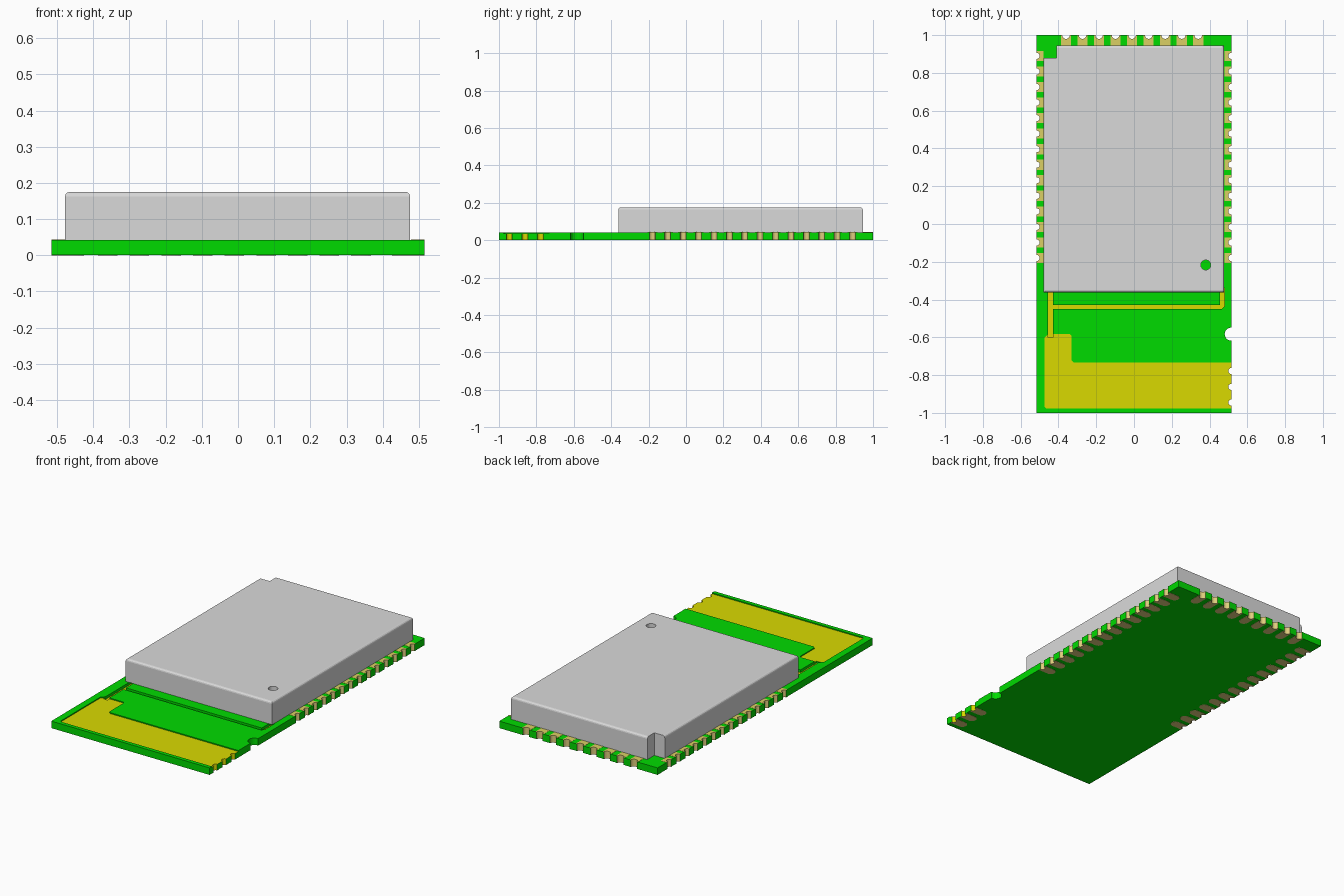
import bpy, bmesh
from math import sin, cos, pi
from mathutils import Vector

cube = bpy.data.objects.get("Cube")
if cube:
    bpy.data.objects.remove(cube, do_unlink=True)


def material(name, rgb):
    linear = [((c / 255 + 0.055) / 1.055) ** 2.4 if c > 10 else c / 255 / 12.92 for c in rgb]
    m = bpy.data.materials.new(name)
    m.use_nodes = True
    m.diffuse_color = (*linear, 1)
    m.node_tree.nodes["Principled BSDF"].inputs["Base Color"].default_value = (*linear, 1)
    return m


GREEN = material("board green", (0, 219, 0))
GOLD = material("antenna gold", (218, 218, 0))
PLATE = material("contact plating", (224, 206, 126))
PAD = material("top pad gold", (219, 208, 100))
METAL = material("shield grey", (218, 218, 218))

HX, HY = 0.515, 1.0
BOTTOM, TOP, SHIELD_TOP = 0.001, 0.042, 0.175
SKIN = 0.001
LEFT, RIGHT, BACK = Vector((1, 0)), Vector((-1, 0)), Vector((0, 1))


def prism(bm, points, z0, z1):
    """Extrude a counter-clockwise outline; return floor, walls and cap."""
    low = [bm.verts.new((p[0], p[1], z0)) for p in points]
    high = [bm.verts.new((p[0], p[1], z1)) for p in points]
    floor = bm.faces.new(low[::-1])
    cap = bm.faces.new(high)
    n = len(points)
    walls = [bm.faces.new((low[i], low[(i + 1) % n], high[(i + 1) % n], high[i])) for i in range(n)]
    return floor, walls, cap


def finish(bm, name, *mats):
    mesh = bpy.data.meshes.new(name)
    bm.to_mesh(mesh)
    bm.free()
    for m in mats:
        mesh.materials.append(m)
    obj = bpy.data.objects.new(name, mesh)
    bpy.context.collection.objects.link(obj)
    return obj


def cut(target, cutter):
    """Subtract the cutter from the target, then remove the cutter."""
    cutter.hide_render = True
    mod = target.modifiers.new("cut", 'BOOLEAN')
    mod.operation = 'DIFFERENCE'
    mod.solver = 'EXACT'
    mod.object = cutter
    bpy.context.view_layer.objects.active = target
    bpy.ops.object.modifier_apply(modifier=mod.name)
    bpy.data.objects.remove(cutter, do_unlink=True)


def tangent(n):
    return Vector((-n.y, n.x))


def notch(c, n, r, steps=10):
    """Half-round bite into an edge with outward normal n."""
    t = tangent(n)
    return [c - t * r * cos(pi * i / steps) - n * r * sin(pi * i / steps) for i in range(steps + 1)]


def pad_outline(c, n, r, half, depth, rounded):
    t = tangent(n)
    pts = [c - t * half] + notch(c, n, r) + [c + t * half]
    if rounded:
        inner = c - n * (depth - half)
        pts += [inner + t * half * cos(pi * i / 8) - n * half * sin(pi * i / 8) for i in range(9)]
    else:
        pts += [c + t * half - n * depth, c - t * half - n * depth]
    return pts


# Notch positions: (centre, outward normal, radius), counter-clockwise
side_y = [-0.18 + 0.0823 * i for i in range(14)]
antenna_notches = [(Vector((HX, y)), LEFT, 0.016) for y in (-0.945, -0.862, -0.778)]
left_notches = [(Vector((HX, y)), LEFT, 0.016) for y in side_y]
back_notches = [(Vector((0.34 - 0.0875 * i, HY)), BACK, 0.02) for i in range(9)]
right_notches = [(Vector((-HX, y)), RIGHT, 0.016) for y in reversed(side_y)]
big_notch = (Vector((HX, -0.583)), LEFT, 0.035)
contacts = left_notches + back_notches + right_notches

# Circuit board with plated edge notches
outline = [Vector((-HX, -HY)), Vector((HX, -HY))]
for item in antenna_notches + [big_notch] + left_notches:
    outline += notch(*item)
outline.append(Vector((HX, HY)))
for item in back_notches:
    outline += notch(*item)
outline.append(Vector((-HX, HY)))
for item in right_notches:
    outline += notch(*item)
bm = bmesh.new()
floor, walls, cap = prism(bm, outline, BOTTOM, TOP)
for face in walls:
    mid = face.calc_center_median().xy
    for index, group in ((1, contacts), (2, antenna_notches)):
        if any((mid - c).length < r * 1.05 for c, n, r in group):
            face.material_index = index
board = finish(bm, "circuit_board", GREEN, PLATE, GOLD)


def sink(name, points, depth):
    """Recess an outline into the board, with a gold floor and green walls."""
    bm = bmesh.new()
    floor, walls, cap = prism(bm, points, TOP - depth, TOP + 0.05)
    floor.material_index = 2
    cut(board, finish(bm, name, GREEN, PLATE, GOLD))


# Antenna area with a raised arm
sink("antenna_area", [(-0.475, -0.967), (-0.465, -0.977), (HX + 0.05, -0.977), (HX + 0.05, -0.732),
                      (-0.32, -0.732), (-0.33, -0.722), (-0.33, -0.592), (-0.34, -0.582),
                      (-0.455, -0.582), (-0.475, -0.605)], 0.006)

# Thin feed and return traces running under the shield
sink("antenna_traces", [(-0.455, -0.6), (-0.43, -0.6), (-0.43, -0.45), (0.464, -0.45), (0.478, -0.436),
                        (0.478, -0.34), (0.454, -0.34), (0.454, -0.428), (-0.43, -0.428),
                        (-0.43, -0.34), (-0.455, -0.34)], 0.016)

# Solder pads above and below the board
bm = bmesh.new()
for c, n, r in contacts:
    depth = 0.055 if n == BACK else 0.037
    prism(bm, pad_outline(c, n, r, 0.027, depth, False), TOP, TOP + SKIN)
finish(bm, "top_pads", PAD)
bm = bmesh.new()
for c, n, r in contacts + antenna_notches:
    prism(bm, pad_outline(c, n, r, 0.027, 0.09, True), 0, BOTTOM)
finish(bm, "bottom_pads", PLATE)

# Metal shield with a cut corner; only its four long top edges are softened
bm = bmesh.new()
corner = [(-0.478, -0.362), (0.476, -0.362), (0.476, 0.945), (-0.41, 0.945), (-0.41, 0.88), (-0.478, 0.88)]
floor, walls, cap = prism(bm, corner, TOP, SHIELD_TOP)
long_edges = [e for e in cap.edges if e.calc_length() > 0.5]
bmesh.ops.bevel(bm, geom=long_edges, offset=0.012, segments=3, profile=0.5, affect='EDGES')
shield = finish(bm, "metal_shield", METAL)

# Round sight hole through the shield
bpy.ops.mesh.primitive_cylinder_add(vertices=24, radius=0.026, depth=0.5, location=(0.38, -0.217, 0.1))
sight_hole = bpy.context.object
sight_hole.data.materials.append(METAL)
cut(shield, sight_hole)
